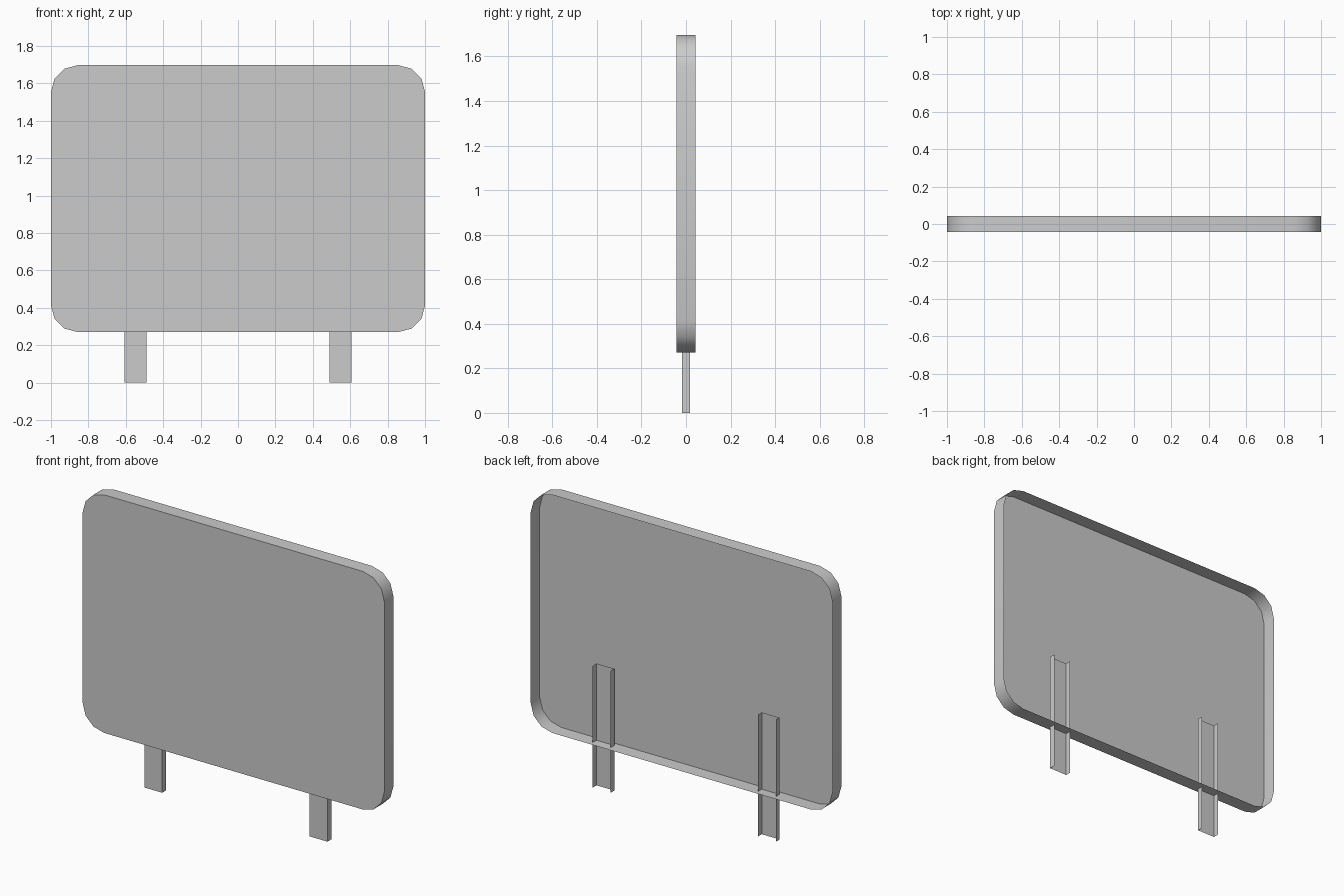
import bpy, bmesh
from math import radians, sin, cos
from mathutils import Vector

old = bpy.data.objects.get("Cube")
if old:
    bpy.data.objects.remove(old, do_unlink=True)

# Single painted-metal colour
GREY = (0.6, 0.6, 0.6, 1.0)
metal = bpy.data.materials.new("grey_metal")
metal.use_nodes = True
metal.diffuse_color = GREY
metal.node_tree.nodes["Principled BSDF"].inputs["Base Color"].default_value = GREY


def finish(name, bm):
    """Turn a bmesh into a named object with smooth corners and sharp folds."""
    mesh = bpy.data.meshes.new(name)
    bm.to_mesh(mesh)
    bm.free()
    mesh.materials.append(metal)
    obj = bpy.data.objects.new(name, mesh)
    bpy.context.collection.objects.link(obj)
    bpy.ops.object.select_all(action="DESELECT")
    obj.select_set(True)
    bpy.context.view_layer.objects.active = obj
    bpy.ops.object.shade_smooth_by_angle(angle=radians(40))
    return obj


def rounded_outline(half_w, z0, z1, r, steps):
    """Counter-clockwise (x, z) outline of a rounded rectangle."""
    corners = [(half_w - r, z1 - r), (r - half_w, z1 - r),
               (r - half_w, z0 + r), (half_w - r, z0 + r)]
    points = []
    for i, (cx, cz) in enumerate(corners):
        for s in range(steps + 1):
            a = radians(90 * (i + s / steps))
            points.append((cx + r * cos(a), cz + r * sin(a)))
    return points


# Sign panel: flat sheet with a folded rim, open at the back
DEPTH = 0.043
bm = bmesh.new()
sheet = bm.faces.new([bm.verts.new((x, -DEPTH, z))
                      for x, z in rounded_outline(1.0, 0.27, 1.697, 0.143, 3)])
rim = bmesh.ops.extrude_edge_only(bm, edges=list(sheet.edges))
bmesh.ops.translate(bm, vec=Vector((0, 2 * DEPTH, 0)),
                    verts=[g for g in rim["geom"] if isinstance(g, bmesh.types.BMVert)])
bmesh.ops.recalc_face_normals(bm, faces=bm.faces)
if sheet.normal.y > 0:
    bmesh.ops.reverse_faces(bm, faces=bm.faces)
finish("sign_panel", bm)


# Posts: thin folded channels, open at the back
def post(name, x, half_w=0.059, half_d=0.018, height=0.73):
    bm = bmesh.new()
    profile = [(x - half_w, half_d), (x - half_w, -half_d),
               (x + half_w, -half_d), (x + half_w, half_d)]
    low = [bm.verts.new((px, py, 0)) for px, py in profile]
    top = [bm.verts.new((px, py, height)) for px, py in profile]
    for i in range(3):
        bm.faces.new((low[i], low[i + 1], top[i + 1], top[i]))
    finish(name, bm)


post("right_post", -0.549)
post("left_post", 0.547)
